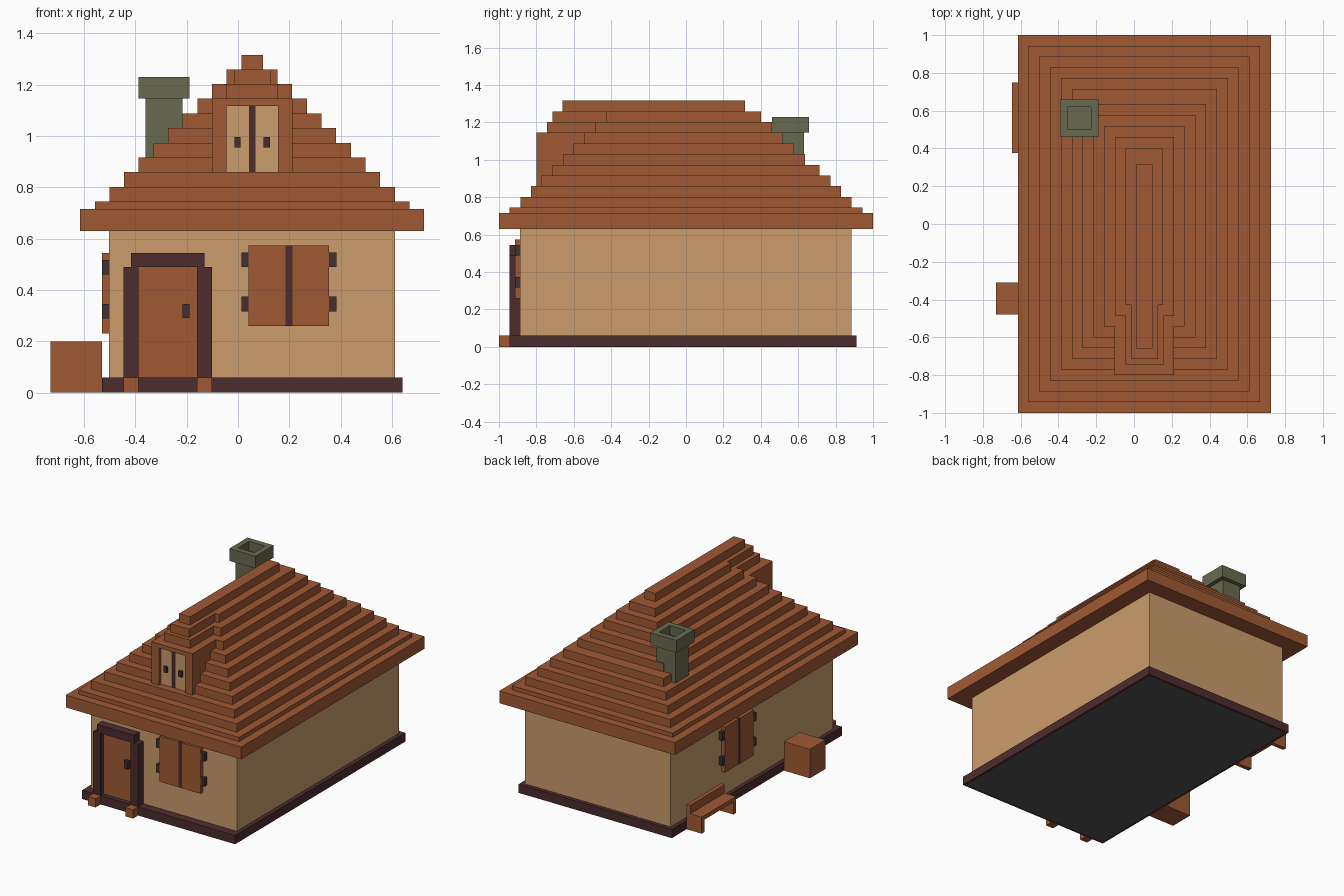
import bpy, bmesh

if "Cube" in bpy.data.objects:
    bpy.data.objects.remove(bpy.data.objects["Cube"])


def material(name, r, g, b):
    def lin(c):
        c /= 255
        return c / 12.92 if c <= 0.04045 else ((c + 0.055) / 1.055) ** 2.4
    m = bpy.data.materials.new(name)
    m.diffuse_color = (lin(r), lin(g), lin(b), 1)
    m.use_nodes = True
    m.node_tree.nodes["Principled BSDF"].inputs["Base Color"].default_value = m.diffuse_color
    return m


BROWN = material("red brown wood", 160, 89, 52)
TAN = material("tan plaster", 202, 156, 108)
DARK = material("dark brown wood", 77, 44, 46)
STONE = material("grey green stone", 105, 106, 80)
IRON = material("dark iron", 66, 48, 50)
FLOOR = material("floor grey", 84, 84, 84)


def finish(name, bm, *mats):
    me = bpy.data.meshes.new(name)
    bmesh.ops.recalc_face_normals(bm, faces=bm.faces)
    bm.to_mesh(me)
    bm.free()
    for m in mats:
        me.materials.append(m)
    ob = bpy.data.objects.new(name, me)
    bpy.context.collection.objects.link(ob)
    return ob


def cube(x, y, z):
    """New bmesh box from (min, max) ranges."""
    bm = bmesh.new()
    bmesh.ops.create_cube(bm, size=1)
    for v in bm.verts:
        v.co = [r[0] if c < 0 else r[1] for c, r in zip(v.co, (x, y, z))]
    return bm


def box(name, mat, x, y, z):
    return finish(name, cube(x, y, z), mat)


# Base with a grey underside, and plaster walls
bm = cube((-0.53, 0.64), (-0.945, 0.912), (0, 0.06))
under = [f for f in bm.faces if f.calc_center_median().z < 0.001]
bmesh.ops.inset_region(bm, faces=under, thickness=0.025)
under[0].material_index = 1
finish("base", bm, DARK, FLOOR)
box("walls", TAN, (-0.503, 0.612), (-0.887, 0.885), (0.06, 0.63))

# Stepped roof: heights of the steps and the inset of each one
levels = [0.63, 0.715, 0.744, 0.801, 0.859, 0.916, 0.973,
          1.03, 1.087, 1.145, 1.202, 1.259, 1.316]
back = [1, 0.943, 0.886, 0.829, 0.772, 0.715, 0.635, 0.575, 0.515, 0.46, 0.40, 0.315]
for i in range(12):
    d = 0.0571 * i
    front = -0.66 if i == 11 else -1 + d
    box(f"roof_step_{i + 1}", BROWN, (-0.615 + d, 0.725 - d), (front, back[i]),
        (levels[i], levels[i + 1]))

# Dormer: posts, lintel, body and its small stepped roof
for name, x in (("left", (-0.102, -0.045)), ("right", (0.155, 0.212))):
    box(f"dormer_post_{name}", BROWN, x, (-0.80, -0.5), (0.859, 1.145))
box("dormer_lintel", BROWN, (-0.045, 0.155), (-0.80, -0.5), (1.116, 1.145))
box("dormer_body", BROWN, (-0.045, 0.155), (-0.755, -0.5), (0.859, 1.116))
box("dormer_roof_low", BROWN, (-0.045, 0.155), (-0.743, -0.48), (1.145, 1.202))
box("dormer_roof_high", BROWN, (-0.016, 0.126), (-0.715, -0.42), (1.202, 1.259))

# Dormer shutters with centre bar and handles
box("dormer_shutter_left", TAN, (-0.045, 0.042), (-0.778, -0.755), (0.859, 1.116))
box("dormer_shutter_right", TAN, (0.069, 0.155), (-0.778, -0.755), (0.859, 1.116))
box("dormer_centre_bar", DARK, (0.042, 0.069), (-0.777, -0.755), (0.859, 1.116))
for cx in (-0.002, 0.112):
    box("dormer_handle", IRON, (cx - 0.012, cx + 0.012), (-0.795, -0.778), (0.955, 0.995))

# Chimney stack, and cap with a square hole
box("chimney_stack", STONE, (-0.36, -0.217), (0.487, 0.63), (0.88, 1.15))
bm = cube((-0.388, -0.188), (0.46, 0.658), (1.145, 1.23))
top = [f for f in bm.faces if f.calc_center_median().z > 1.229]
bmesh.ops.inset_region(bm, faces=top, thickness=0.056)
for v in top[0].verts:
    v.co.z = 1.23
hole = bmesh.ops.extrude_discrete_faces(bm, faces=top)["faces"]
for v in hole[0].verts:
    v.co.z = 1.165
finish("chimney_cap", bm, STONE)

# Door with frame, foot blocks and handle
box("door", BROWN, (-0.39, -0.16), (-0.912, -0.887), (0.06, 0.49))
box("door_lintel", DARK, (-0.417, -0.131), (-0.945, -0.887), (0.49, 0.545))
for x in ((-0.445, -0.388), (-0.16, -0.102)):
    box("door_post", DARK, x, (-0.944, -0.887), (0.06, 0.49))
    box("door_foot", BROWN, x, (-1.0, -0.945), (0, 0.06))
box("door_handle", IRON, (-0.216, -0.188), (-0.935, -0.912), (0.29, 0.345))


def shutters(name, place, z0):
    """Closed shutters, 0.314 square; place maps along-wall and depth ranges."""
    def part(label, mat, u, depth, z):
        x, y = place(u, depth)
        box(f"{name}_{label}", mat, x, y, (z0 + z[0], z0 + z[1]))
    part("shutter_a", BROWN, (-0.157, -0.0135), 0.027, (0, 0.314))
    part("shutter_b", BROWN, (0.0135, 0.157), 0.027, (0, 0.314))
    part("bar", DARK, (-0.0135, 0.0135), 0.026, (0, 0.314))
    for s in (-1, 1):
        for z in (0.057, 0.229):
            part("hinge", IRON, sorted((s * 0.157, s * 0.185)), 0.027, (z, z + 0.057))


# Shuttered windows on the front and left walls
shutters("front_window", lambda u, d: ((0.198 + u[0], 0.198 + u[1]), (-0.887 - d, -0.887)), 0.26)
shutters("side_window", lambda u, d: ((-0.503 - d, -0.503), (0.175 + u[0], 0.175 + u[1])), 0.231)

# Crate beside the left wall
box("crate", BROWN, (-0.73, -0.53), (-0.48, -0.31), (0, 0.2))

# Bench beside the left wall
box("bench_seat", BROWN, (-0.645, -0.53), (0.375, 0.75), (0.085, 0.114))
box("bench_back", BROWN, (-0.558, -0.53), (0.375, 0.75), (0.114, 0.172))
for y in (0.375, 0.721):
    box("bench_leg", BROWN, (-0.645, -0.53), (y, y + 0.029), (0, 0.085))
